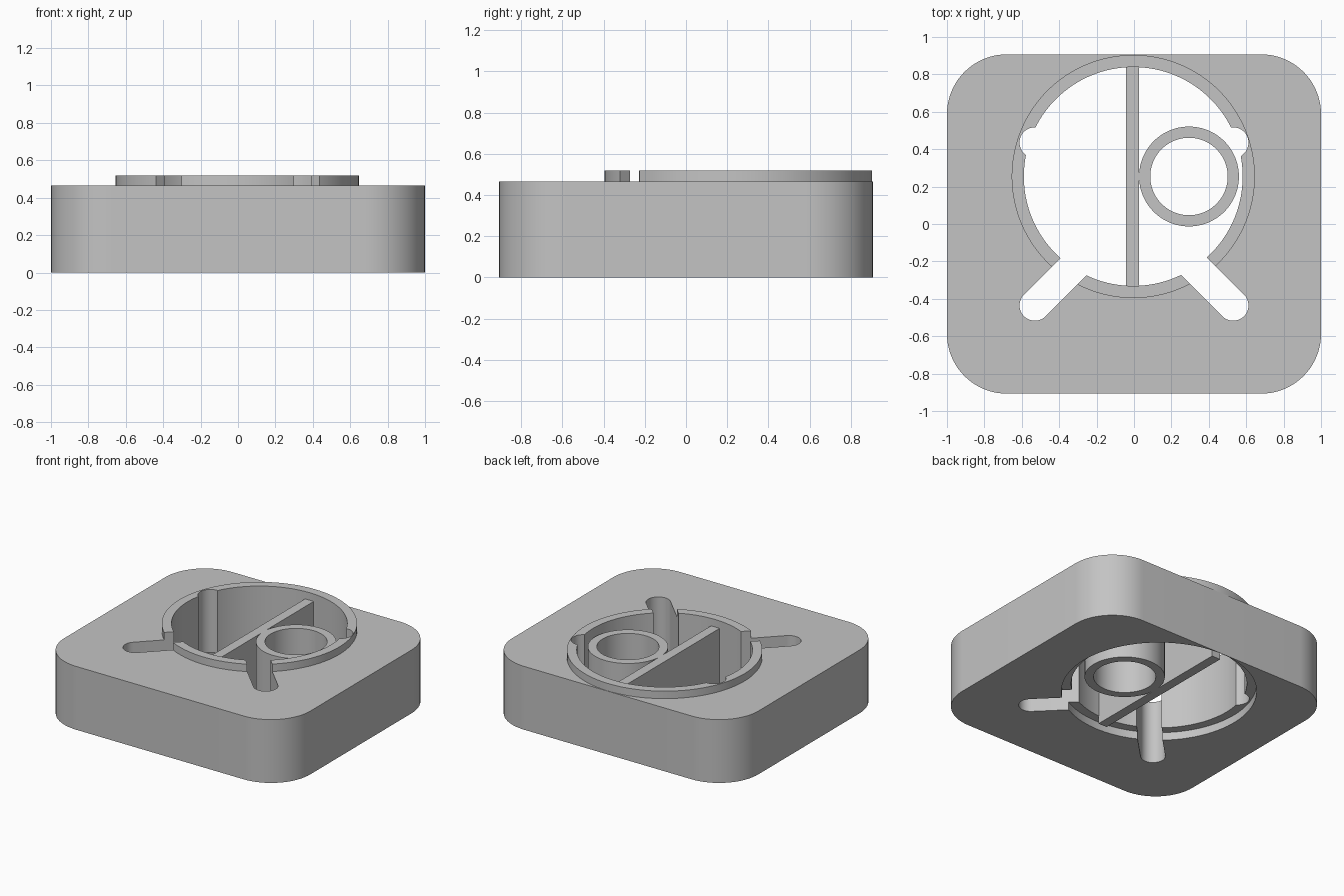
import bpy, bmesh
from math import sin, cos, pi, radians

cube = bpy.data.objects.get("Cube")
if cube:
    bpy.data.objects.remove(cube, do_unlink=True)

grey = bpy.data.materials.new("light grey")
grey.use_nodes = True
colour = (0.55, 0.55, 0.55, 1)
grey.diffuse_color = colour
grey.node_tree.nodes["Principled BSDF"].inputs["Base Color"].default_value = colour

HEIGHT = 0.465
RIM_TOP = 0.52
STEP = 0.058
CX, CY = -0.004, 0.254      # centre of the round opening
R_OUT, R_IN = 0.65, 0.585


def arc(x, y, r, start, end, n):
    return [(x + r * cos(radians(start + (end - start) * i / n)),
             y + r * sin(radians(start + (end - start) * i / n))) for i in range(n + 1)]


def circle(x, y, r, n=128):
    return arc(x, y, r, 0, 360, n)[:-1]


def rounded_rect(w, d, r):
    pts = []
    for sx, sy, a in ((1, 1, 0), (-1, 1, 90), (-1, -1, 180), (1, -1, 270)):
        pts += arc(sx * (w - r), sy * (d - r), r, a, a + 90, 20)
    return pts


def slot(x, y, r, length, angle):
    """Capsule outline with its outer end centred on x, y."""
    a = radians(angle)
    return (arc(x, y, r, angle - 90, angle + 90, 24)
            + arc(x - length * cos(a), y - length * sin(a), r, angle + 90, angle + 270, 24))


def prism(name, outline, z0, z1):
    bm = bmesh.new()
    face = bm.faces.new([bm.verts.new((x, y, z0)) for x, y in outline])
    top = bmesh.ops.extrude_face_region(bm, geom=[face])["geom"]
    bmesh.ops.translate(bm, vec=(0, 0, z1 - z0),
                        verts=[g for g in top if isinstance(g, bmesh.types.BMVert)])
    bmesh.ops.recalc_face_normals(bm, faces=bm.faces)
    mesh = bpy.data.meshes.new(name)
    bm.to_mesh(mesh)
    bm.free()
    mesh.materials.append(grey)
    obj = bpy.data.objects.new(name, mesh)
    bpy.context.collection.objects.link(obj)
    return obj


def select(obj):
    bpy.ops.object.select_all(action="DESELECT")
    obj.select_set(True)
    bpy.context.view_layer.objects.active = obj


def combine(target, tool, operation):
    tool.hide_render = True
    select(target)
    mod = target.modifiers.new("cut", "BOOLEAN")
    mod.operation, mod.solver, mod.object = operation, "EXACT", tool
    bpy.ops.object.modifier_apply(modifier=mod.name)
    bpy.data.objects.remove(tool, do_unlink=True)


# Rounded block with a raised rim
block = prism("block", rounded_rect(1, 0.907, 0.32), 0, HEIGHT)
combine(block, prism("rim", circle(CX, CY, R_OUT), 0.2, RIM_TOP), "UNION")

# Round opening and the matching recess underneath
combine(block, prism("opening", circle(CX, CY, R_IN), -0.1, 0.7), "DIFFERENCE")
combine(block, prism("recess", circle(CX, CY, R_OUT), -0.1, STEP), "DIFFERENCE")

# Four diagonal slots
for sx, sy, angle in ((1, 1, 45), (-1, 1, 135), (-1, -1, 225), (1, -1, 315)):
    outline = slot(sx * 0.53, sy * 0.435, 0.082, 0.4, angle)
    combine(block, prism("slot", outline, -0.1, 0.7), "DIFFERENCE")

# Divider across the opening
x0, x1 = -0.042, 0.028
y0, y1 = CY - R_IN - 0.003, CY + R_IN + 0.003
divider = prism("divider", [(x0, y0), (x1, y0), (x1, y1), (x0, y1)], 0, HEIGHT)

# Tube standing against the divider
tube = prism("tube", circle(0.294, CY, 0.267, 96), 0, HEIGHT)
combine(tube, prism("bore", circle(0.294, CY, 0.207, 96), -0.1, 0.7), "DIFFERENCE")

for obj in (block, tube):
    select(obj)
    bpy.ops.object.shade_smooth_by_angle(angle=radians(30))
